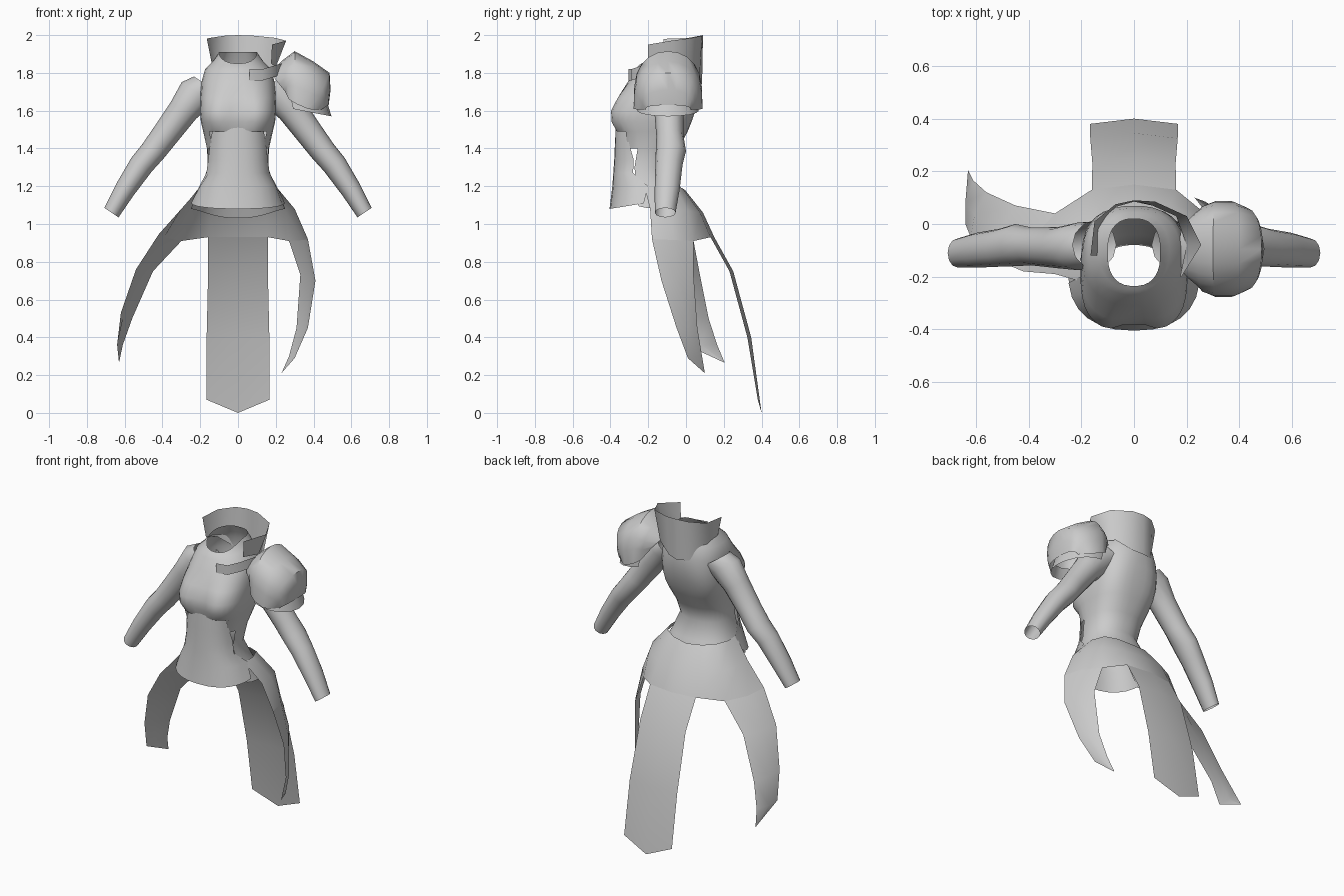
import bpy, math
from math import sin, cos, pi

if "Cube" in bpy.data.objects:
    bpy.data.objects.remove(bpy.data.objects["Cube"])

mat = bpy.data.materials.new("plain grey")
mat.diffuse_color = (0.6, 0.6, 0.6, 1)
mat.use_nodes = True
mat.node_tree.nodes["Principled BSDF"].inputs["Base Color"].default_value = mat.diffuse_color


def make(name, verts, faces, angle=50):
    me = bpy.data.meshes.new(name)
    me.from_pydata(verts, [], faces)
    me.materials.append(mat)
    ob = bpy.data.objects.new(name, me)
    bpy.context.collection.objects.link(ob)
    bpy.ops.object.select_all(action='DESELECT')
    ob.select_set(True)
    bpy.context.view_layer.objects.active = ob
    bpy.ops.object.shade_smooth_by_angle(angle=math.radians(angle))
    return ob


def loft(name, rows, closed=False, keep=lambda r, c: True, flip=False):
    """Skin a list of equally long point rows."""
    n = len(rows[0])
    faces = []
    for r in range(len(rows) - 1):
        for c in range(n if closed else n - 1):
            if keep(r, c):
                d = (c + 1) % n
                f = (r * n + c, r * n + d, (r + 1) * n + d, (r + 1) * n + c)
                faces.append(f[::-1] if flip else f)
    return make(name, [p for row in rows for p in row], faces)


def spow(v, e):
    return math.copysign(abs(v) ** e, v)


def ring_point(a, w, yf, yb, e, lobe=0):
    """Point on a rounded body section; a = 0 faces the front."""
    x = w * spow(sin(a), e)
    y = (yf + yb) / 2 - (yb - yf) / 2 * spow(cos(a), e)
    if cos(a) > 0:
        y += lobe * (1 - min(1, abs(x) / 0.11)) ** 1.5
    return x, y


# torso: z, half width, front y, back y, squareness, bust cleft
SEC = [(1.08, .25, -.40, .04, .9, 0), (1.20, .195, -.38, -.03, .9, 0),
       (1.30, .16, -.37, -.08, .9, 0), (1.40, .165, -.36, -.04, .85, 0),
       (1.49, .185, -.375, .01, .75, .015), (1.54, .197, -.405, .03, .68, .045),
       (1.60, .203, -.408, .05, .68, .05), (1.67, .20, -.37, .065, .72, .025),
       (1.75, .195, -.31, .07, .85, 0), (1.82, .175, -.27, .06, .9, 0),
       (1.86, .135, -.25, .045, .9, 0), (1.91, .10, -.235, .02, .8, 0)]
N = 32
rows = []
for i, (z, w, yf, yb, e, lobe) in enumerate(SEC):
    row = []
    for k in range(N):
        a = 2 * pi * (k + .5) / N
        x, y = ring_point(a, w, yf, yb, e, lobe)
        front = max(0, cos(a))
        drop = .06 * front if i == 11 else .02 * front if i == 10 else 0
        if i == 0:
            drop = .05 * max(0, -cos(a)) ** 3 - .05 * front
        row.append((x, y, z - drop))
    rows.append(row)


def torso_keep(r, c):
    a = 2 * pi * (c + 1) / N
    if r < 3:
        return cos(a) < .28
    return r > 3 or cos(a) < .6


loft("bodice", rows, True, torso_keep)

# corset front panel, stepping wider toward the hips
rows = []
for z, w, yf, yb, span in [(1.08, .25, -.405, .03, 1.45), (1.20, .205, -.39, -.03, 1.6),
                           (1.27, .175, -.385, -.05, 1.25), (1.34, .165, -.38, -.05, 1.25),
                           (1.41, .165, -.377, -.05, 1.1), (1.51, .17, -.372, -.04, .85)]:
    row = []
    for k in range(13):
        a = span * (k / 6 - 1)
        x, y = ring_point(a, w, yf, yb, .85)
        row.append((x, y, z + (.03 * abs(k / 6 - 1) ** 2 if z < 1.1 else 0)))
    rows.append(row)
loft("corset_front", rows)

# sleeves: centre x, centre z, radius in plane, radius in y, centre y
for s, name in ((-1, "left_sleeve"), (1, "right_sleeve")):
    rows = []
    for x, z, r, ry, y in [(.15, 1.725, .10, .09, -.08), (.215, 1.695, .10, .09, -.085),
                           (.29, 1.60, .08, .078, -.09), (.39, 1.465, .072, .072, -.085),
                           (.45, 1.385, .068, .08, -.08), (.51, 1.315, .065, .072, -.09),
                           (.60, 1.18, .055, .066, -.1), (.67, 1.06, .045, .055, -.11)]:
        row = []
        for k in range(12):
            a = 2 * pi * k / 12
            row.append((s * (x + r * cos(a) * .83), y + ry * sin(a), z + r * cos(a) * .56))
        rows.append(row)
    loft(name, rows, True, flip=s < 0)

# shoulder guard: half width, top x, top z, bottom x, bottom z
rows = []
for hw, xt, zt, xb, zb in [(.12, .17, 1.80, .25, 1.70), (.165, .24, 1.87, .27, 1.66),
                           (.182, .30, 1.915, .31, 1.635), (.182, .40, 1.86, .37, 1.61),
                           (.16, .485, 1.80, .40, 1.605), (.14, .49, 1.71, .42, 1.605),
                           (.12, .48, 1.63, .44, 1.605)]:
    row = []
    for k in range(13):
        a = pi * k / 12
        t = sin(a) ** .8
        bulge = 1 + .05 * sin(2 * a) ** 2
        row.append((xb + (xt - xb) * t, -.095 - hw * bulge * spow(cos(a), .9), zb + (zt - zb) * t))
    rows.append(row)
loft("shoulder_guard", rows)

# lower lame under the shoulder guard
rows = []
for z, r, cx in [(1.65, .15, .32), (1.57, .155, .34)]:
    rows.append([(cx + r * sin(a), -.095 - r * 1.05 * cos(a), z + .03 * (1 - sin(a)))
                 for a in [pi * (k / 10 * 1.2 - .1) for k in range(11)]])
loft("shoulder_lame", rows, flip=True)

# standing collar, open at the front
bottom = [(-.14, -.12, 1.86), (-.135, -.02, 1.83), (-.07, .065, 1.75), (0, .085, 1.74),
          (.07, .07, 1.75), (.16, .03, 1.80), (.20, -.08, 1.83), (.175, -.20, 1.85)]
top = [(-.165, -.12, 1.98), (-.15, .01, 1.985), (-.07, .075, 1.997), (0, .09, 2.0),
       (.08, .085, 1.997), (.2, .03, 1.985), (.255, -.08, 1.97), (.18, -.20, 1.95)]
loft("collar", [bottom, top], flip=True)

# strap from the chest to the shoulder guard
path = [(.06, -.305), (.13, -.29), (.185, -.24), (.23, -.16), (.24, -.05)]
loft("chest_strap", [[(x, y, z + max(0, x - .13) * .3) for x, y in path] for z in (1.76, 1.82)])

# skirt yoke, from the left front edge round the back to the right
yoke_top = [(.195, -.22, 1.2), (.20, -.14, 1.2), (.17, -.06, 1.2), (.1, -.02, 1.19)]
yoke_mid = [(.30, -.19, 1.08), (.295, -.09, 1.08), (.25, .01, 1.07), (.14, .075, 1.06)]
hem_r = [(.37, -.18, .92), (.345, -.06, .915), (.27, .04, .91), (.16, .13, .93)]
hem_l = [(-.42, -.18, .945), (-.39, -.06, .93), (-.30, .04, .91), (-.16, .13, .93)]


def mirrored(half, centre):
    return [(-x, y, z) for x, y, z in half] + [centre] + half[::-1]


rows = [hem_l + [(0, .15, .93)] + hem_r[::-1],
        mirrored(yoke_mid, (0, .09, 1.06)), mirrored(yoke_top, (0, -.005, 1.18))]
loft("skirt_yoke", rows, flip=True)


# side tails: front, middle and back edge taper to a point
def tail(name, hem, front, back, tip, bulge, flip):
    rows = [hem[:3]]
    for f, b in zip(front, back):
        m = [(p + q) / 2 for p, q in zip(f, b)]
        rows.append([f, (m[0] + bulge, m[1], m[2]), b])
    rows.append([tip] * 3)
    loft(name, rows, flip=flip)


tail("left_tail", hem_l, [(-.54, -.13, .76), (-.62, -.05, .53), (-.64, .0, .36)],
     [(-.45, .07, .75), (-.56, .12, .5), (-.61, .165, .36)], (-.63, .205, .265), -.015, True)
tail("right_tail", hem_r, [(.41, -.13, .70), (.37, -.05, .45), (.30, .01, .29)],
     [(.33, .04, .73), (.31, .06, .45), (.27, .085, .30)], (.23, .10, .21), .015, False)

# back tail with pointed end
rows = []
for z, w, y in [(.93, .16, .14), (.75, .158, .24), (.40, .166, .335), (.07, .167, .39)]:
    rows.append([(-w, y - .01, z), (0, y + .01, z if z > .1 else 0), (w, y - .01, z)])
loft("back_tail", rows, flip=True)
